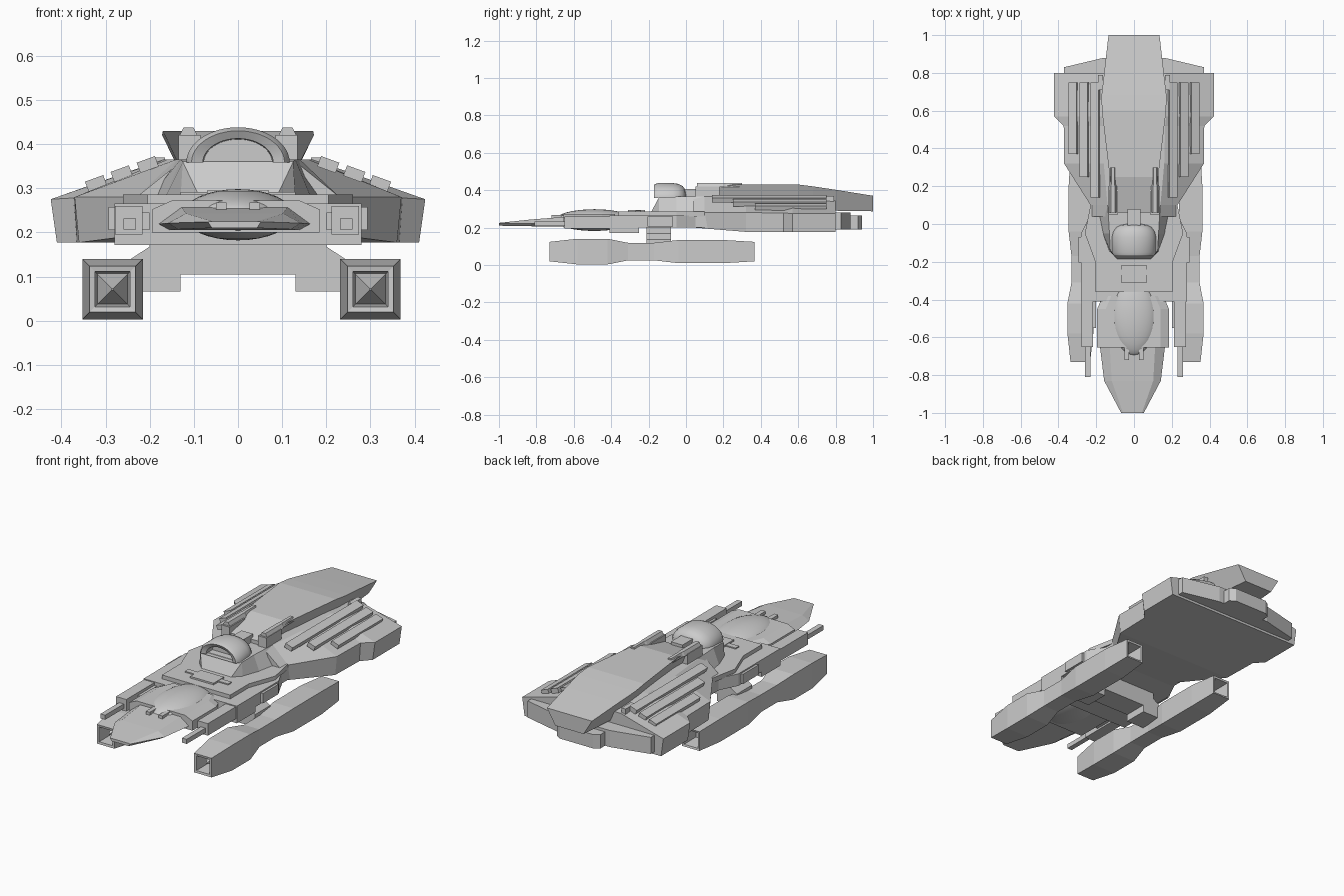
import bpy, bmesh, math
from mathutils import Matrix

if "Cube" in bpy.data.objects:
    bpy.data.objects.remove(bpy.data.objects["Cube"])


def add_mesh(name, bm, smooth=False):
    bmesh.ops.recalc_face_normals(bm, faces=bm.faces[:])
    me = bpy.data.meshes.new(name)
    bm.to_mesh(me)
    bm.free()
    ob = bpy.data.objects.new(name, me)
    bpy.context.collection.objects.link(ob)
    if smooth:
        bpy.context.view_layer.objects.active = ob
        ob.select_set(True)
        bpy.ops.object.shade_smooth_by_angle(angle=math.radians(35))
        ob.select_set(False)
    return ob


def box(name, x0, x1, y0, y1, z0, z1):
    bm = bmesh.new()
    bmesh.ops.create_cube(bm, size=1)
    bmesh.ops.scale(bm, vec=(abs(x1 - x0), y1 - y0, z1 - z0), verts=bm.verts)
    bmesh.ops.translate(bm, vec=((x0 + x1) / 2, (y0 + y1) / 2, (z0 + z1) / 2), verts=bm.verts)
    return add_mesh(name, bm)


def loft(name, rings, smooth=False):
    """Skin equal-length rings of points and cap both ends."""
    bm = bmesh.new()
    vs = [[bm.verts.new(p) for p in r] for r in rings]
    n = len(vs[0])
    for a, b in zip(vs, vs[1:]):
        for i in range(n):
            bm.faces.new((a[i], a[(i + 1) % n], b[(i + 1) % n], b[i]))
    bm.faces.new(vs[0])
    bm.faces.new(vs[-1])
    return add_mesh(name, bm, smooth)


def section(y, half, cx=0):
    """Mirror a half cross-section of (x, z) points, listed bottom to top."""
    return [(cx + x, y, z) for x, z in half] + [(cx - x, y, z) for x, z in reversed(half)]


def square(cx, cz, y, h):
    return [(cx + a * h, y, cz + b * h) for a, b in ((-1, -1), (1, -1), (1, 1), (-1, 1))]


# Rear hull with sloping wings: y, bottom x, bottom z, edge x, edge z, ridge x, ridge z
hull = [(0.04, .22, .20, .23, .28, .13, .36), (0.10, .22, .195, .23, .28, .14, .365),
        (0.32, .36, .177, .37, .28, .16, .365), (0.52, .365, .177, .372, .278, .165, .365),
        (0.57, .41, .177, .424, .275, .17, .365), (0.80, .41, .177, .424, .275, .17, .345)]
loft("rear_hull", [section(y, [(a, b), (c, d), (e, f)]) for y, a, b, c, d, e, f in hull])

# Tail plate and engine block
loft("tail_plate", [[(x, y, z) for x, y in ((-.37, .78), (.37, .78), (.37, .83), (.16, .88), (-.16, .88), (-.37, .83))]
                    for z in (.19, .28)])
loft("engine_block", [[(x, y, z) for x, y in ((-.13, .85), (.13, .85), (.13, .92), (.10, .94), (-.10, .94), (-.13, .92))]
                      for z in (.19, .265)])

# Overhanging top deck, wider at the top than below
deck = [(0.06, .115, .385, .10, .35), (0.25, .128, .43, .09, .33), (0.60, .17, .43, .11, .30),
        (0.68, .172, .42, .11, .295), (0.80, .158, .402, .105, .29), (1.0, .135, .37, .085, .287)]
loft("top_deck", [section(y, [(bx, bz), (tx, tz)]) for y, tx, tz, bx, bz in deck])

# Middle hull, raised spine and superstructure
loft("middle_hull", [section(y, [(w, .2), (w, .265)]) for y, w in ((-.41, .28), (-.05, .28), (.05, .23), (.12, .23))])
loft("middle_deck", [section(y, [(w, .26), (w, .286)]) for y, w in ((-.36, .205), (-.2, .205), (-.05, .26), (.1, .23))])
loft("superstructure", [section(y, [(w, .28), (t, z)]) for y, w, t, z in
                        ((-.185, .09, .09, .286), (-.145, .13, .125, .36), (-.05, .165, .13, .365), (.12, .2, .14, .365))])
box("front_crossbeam", -.28, .28, -.41, -.25, .172, .25)
box("spine_plate", -.07, .07, -.31, -.22, .28, .295)
box("spine_crossplate", -.13, .13, -.27, -.24, .28, .292)

# Nose wedge and shoulder block
NX = -.008
nose = [(-1.0, .06, .21, .05, .225), (-.83, .15, .207, .11, .243), (-.65, .172, .205, .12, .257), (-.4, .172, .2, .13, .265)]
loft("nose", [section(y, [(b * .85, zb), (b, zb + .014), (t, zt)], NX) for y, b, zb, t, zt in nose])
loft("nose_shoulders", [section(y, [(w, .2), (w, .252), (w - .045, .272)], NX + .003) for y, w in
                        ((-.655, .19), (-.45, .19), (-.38, .16))])

# Canopy dome
bm = bmesh.new()
bmesh.ops.create_uvsphere(bm, u_segments=32, v_segments=16, radius=1)
bmesh.ops.transform(bm, matrix=Matrix.Translation((0, -.49, .24)) @ Matrix.Diagonal((.125, .21, .058, 1)), verts=bm.verts)
add_mesh("canopy", bm, True)


# Bridge dome: arch with a recessed window and rounded back
def arch(y, k):
    return [(.117 * k * math.cos(math.pi * i / 24), y, .358 + .08 * k * math.sin(math.pi * i / 24)) for i in range(25)]


loft("bridge_dome", [arch(*p) for p in ((-.11, .66), (-.16, .68), (-.17, .9), (-.15, 1), (-.07, 1), (-.04, .94),
                                        (-.018, .8), (-.006, .6), (0, .35))], True)
box("bridge_mount", -.035, .035, -.02, .08, .36, .405)

for s, side in ((-1, "left"), (1, "right")):
    # Nacelle with hollow ends and a spike in the intake
    cx, cz = .008 + s * .292, .0715
    rings = [(-.70, .002), (-.62, .034), (-.728, .040), (-.73, .052), (-.58, .0685), (-.42, .0685), (-.31, .047),
             (-.17, .047), (-.04, .062), (.2, .062), (.365, .052), (.362, .042), (.27, .036)]
    loft(side + "_nacelle", [square(cx, cz, y, h) for y, h in rings])

    # Nacelle pylon
    pylon = [(.0, .105), (.13, .105), (.13, .066), (.25, .066), (.25, .135), (.2, .168), (.2, .21), (0, .21)]
    loft(side + "_pylon", [[(s * x, y, z) for x, z in pylon] for y in (-.21, -.08)])

    # Forward cannon
    gx = s * .245
    box(side + "_cannon_pod", gx - .033, gx + .029, -.65, -.40, .195, .26)
    box(side + "_cannon_barrel", gx - .014 + s * -.0, gx + .014, -.81, -.64, .207, .232)
    box(side + "_cannon_brace", s * .20, s * .26, -.55, -.40, .205, .245)

    # Side panel and canopy tabs
    box(side + "_side_panel", s * .26, s * .293, -.205, -.07, .205, .258)
    box(side + "_canopy_tab", s * .038 - .012, s * .038 + .012, -.72, -.62, .252, .268)

    # Deck gun: mount and faceted barrel
    trap = [(.022, .0), (.011, .022)]
    loft(side + "_deck_gun", [section(y, [(x * k, .416 + z) for x, z in trap], s * .112)
                              for y, k in ((.06, 1), (.20, 1), (.21, .75), (.30, .75))])
    box(side + "_gun_mount", s * .085, s * .135, .05, .18, .36, .42)
    box(side + "_deck_clamp", s * .165, s * .19, .71, .79, .34, .37)

    # Wing ribs lying on the slope
    for i, (x, z, y0) in enumerate(((.205, .355, .14), (.264, .334, .25), (.322, .312, .37))):
        rib = box(f"{side}_wing_rib_{i + 1}", -.022, .022, y0, .75, -.014, .011)
        rib.location = (s * x, 0, z)
        rib.rotation_euler = (0, s * math.radians(20), 0)
